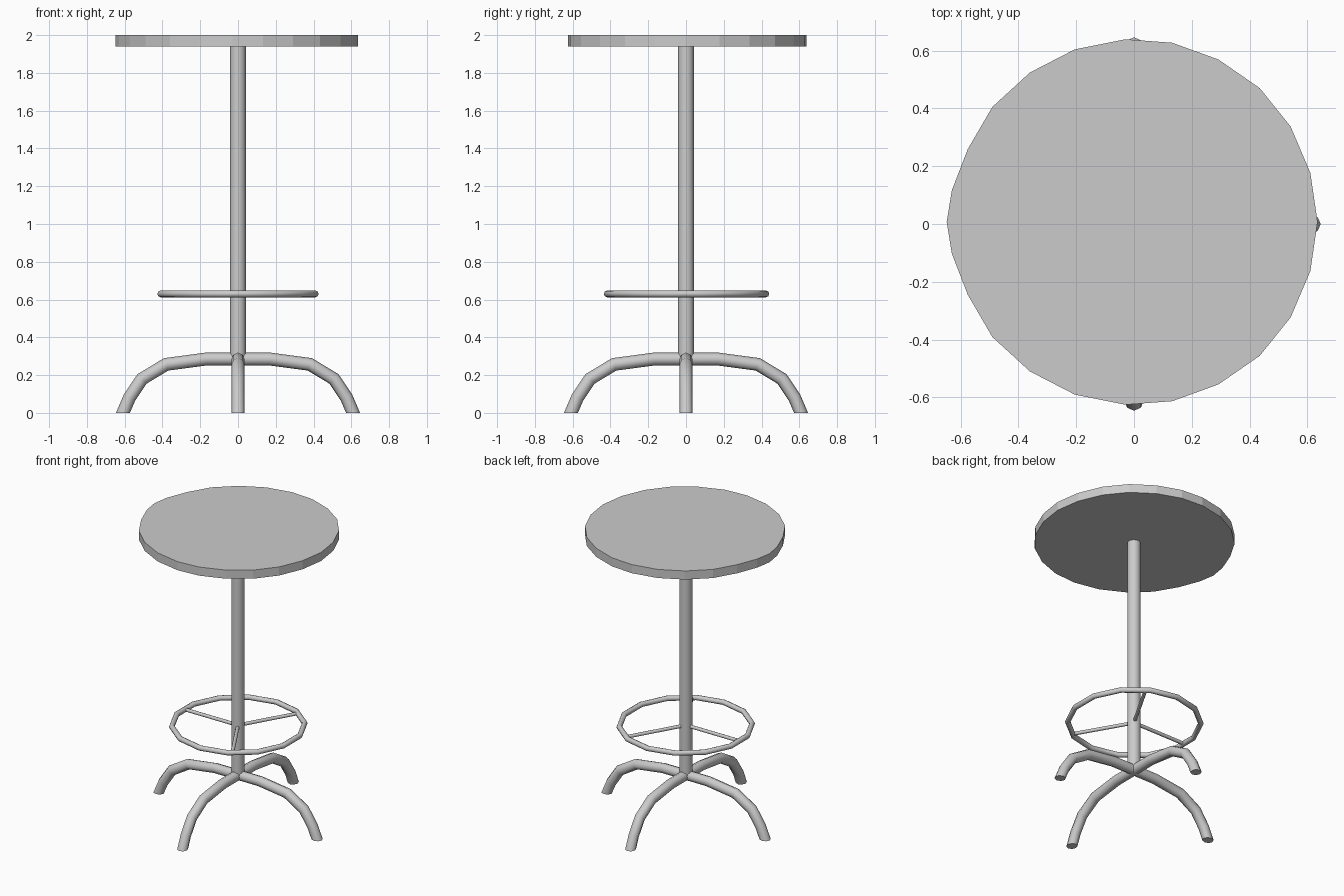
import bpy, bmesh, math
from mathutils import Vector

if "Cube" in bpy.data.objects:
    bpy.data.objects.remove(bpy.data.objects["Cube"])


def finish(ob, name, angle=None):
    ob.name = name
    if angle:
        bpy.ops.object.select_all(action='DESELECT')
        ob.select_set(True)
        bpy.context.view_layer.objects.active = ob
        bpy.ops.object.shade_smooth_by_angle(angle=math.radians(angle))
    return ob


def from_bmesh(bm, name, angle=None):
    bmesh.ops.recalc_face_normals(bm, faces=bm.faces)
    me = bpy.data.meshes.new(name)
    bm.to_mesh(me)
    bm.free()
    ob = bpy.data.objects.new(name, me)
    bpy.context.collection.objects.link(ob)
    return finish(ob, name, angle)


def rod(name, a, b, radius, sides):
    a, b = Vector(a), Vector(b)
    d = b - a
    bpy.ops.mesh.primitive_cylinder_add(
        vertices=sides, radius=radius, depth=d.length, location=(a + b) / 2,
        rotation=d.to_track_quat('Z', 'Y').to_euler())
    return finish(bpy.context.object, name, 50)


def arch(name, half, radius, turn, sides=8):
    """Tube swept along a mirrored path in the xz plane, cut flat at the floor."""
    path = [Vector((-x, z)) for x, z in reversed(half)] + [Vector(p) for p in half]
    bm = bmesh.new()
    rings = []
    for i, p in enumerate(path):
        before = (p - path[i - 1]).normalized() if i else None
        after = (path[i + 1] - p).normalized() if i < len(path) - 1 else None
        if before and after:
            t = (before + after).normalized()
            m = Vector((-t.y, t.x)) * (radius / t.dot(after))
        else:
            d = after or before
            m = Vector((math.copysign(radius / abs(d.y), p.x), 0))
        ring = []
        for k in range(sides):
            a = 2 * math.pi * k / sides
            q = p + m * math.cos(a)
            ring.append(bm.verts.new((q.x, radius * math.sin(a), q.y)))
        rings.append(ring)
    for r, s in zip(rings, rings[1:]):
        for k in range(sides):
            n = (k + 1) % sides
            bm.faces.new((r[k], r[n], s[n], s[k]))
    bm.faces.new(rings[0])
    bm.faces.new(rings[-1])
    ob = from_bmesh(bm, name, 50)
    ob.rotation_euler.z = turn
    return ob


# Seat: slightly irregular 24-sided disc, outline mirrored front to back
outline = [(.635, 0), (.61, .17), (.542, .33), (.435, .463), (.292, .562),
           (.132, .62), (-.03, .632), (-.205, .597), (-.36, .517),
           (-.49, .398), (-.575, .252), (-.63, .11), (-.648, 0)]
outline += [(x, -y) for x, y in reversed(outline[1:-1])]
bm = bmesh.new()
face = bm.faces.new([bm.verts.new((x, y + .007, 1.94)) for x, y in outline])
top = bmesh.ops.extrude_face_region(bm, geom=[face], use_keep_orig=True)
bmesh.ops.translate(bm, vec=(0, 0, .06),
                    verts=[v for v in top['geom'] if isinstance(v, bmesh.types.BMVert)])
from_bmesh(bm, "seat")

# Central column
rod("column", (0, 0, .29), (0, 0, 1.945), .042, 16)

# Two crossing arches make the four legs
leg = [(.17, .285), (.38, .257), (.508, .18), (.575, .08), (.609, 0)]
arch("legs_side", leg, .034, 0)
arch("legs_front_back", leg, .034, math.pi / 2)

# Foot ring with 14 straight segments
bpy.ops.mesh.primitive_torus_add(major_segments=14, minor_segments=8,
                                 major_radius=.42, minor_radius=.018,
                                 location=(0, .003, .63),
                                 rotation=(0, 0, math.pi / 2))
finish(bpy.context.object, "foot_ring", 50)

# Three spokes tie the ring to the column
for i in range(3):
    a = math.pi / 3 + i * 2 * math.pi / 3
    rod(f"spoke_{i + 1}", (0, 0, .63),
        (.41 * math.cos(a), .41 * math.sin(a), .63), .012, 8)
